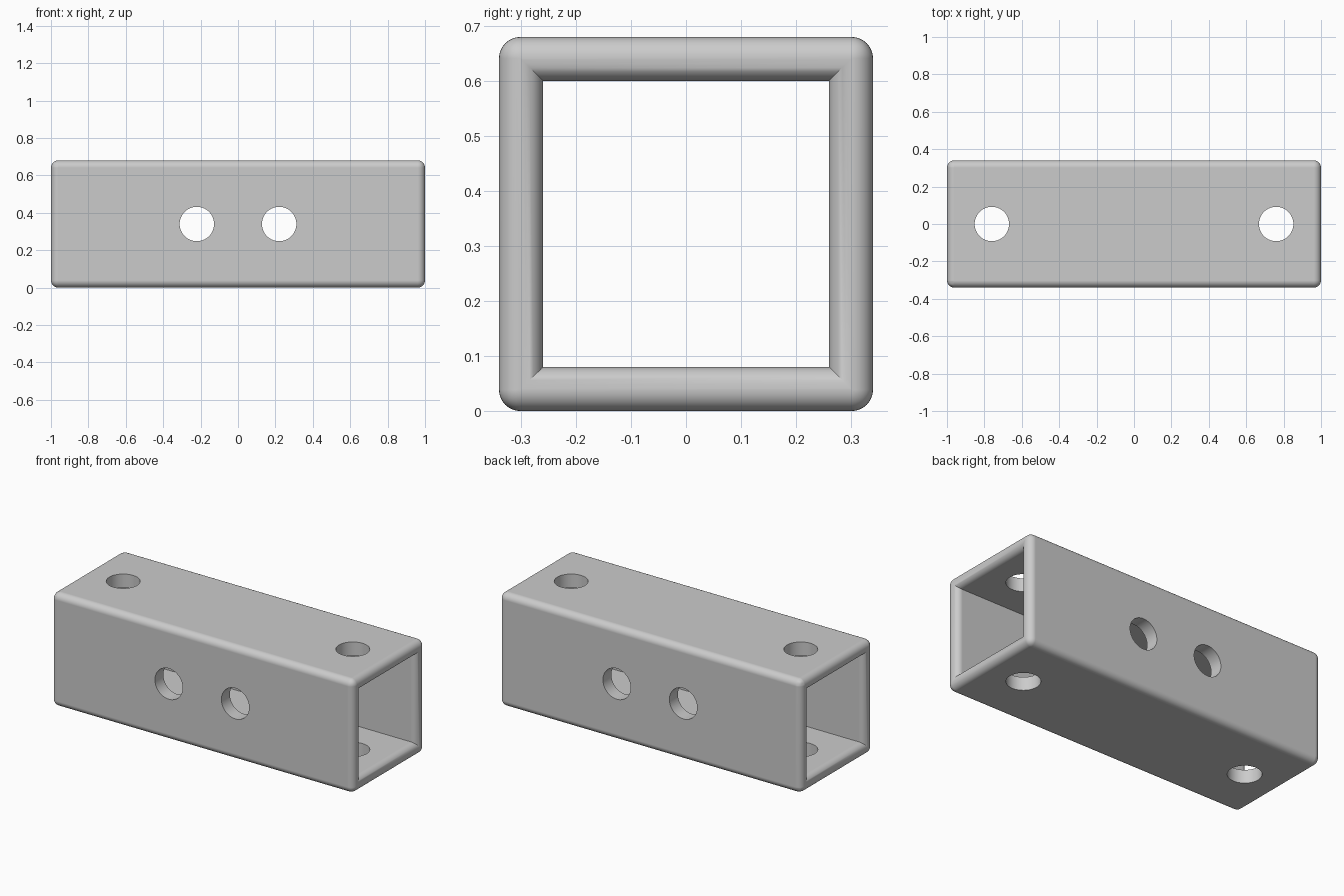
import bpy, bmesh, math
from mathutils import Matrix

cube = bpy.data.objects.get("Cube")
if cube:
    bpy.data.objects.remove(cube, do_unlink=True)

HALF_LEN, HALF_OUT, HALF_IN = 1.0, 0.34, 0.26
ROUND, HOLE_R = 0.039, 0.092
CORNERS = [(-1, -1), (1, -1), (1, 1), (-1, 1)]

metal = bpy.data.materials.new("light grey metal")
metal.use_nodes = True
grey = (0.6, 0.6, 0.6, 1)
metal.diffuse_color = grey
metal.node_tree.nodes["Principled BSDF"].inputs["Base Color"].default_value = grey


def make_object(name, bm):
    mesh = bpy.data.meshes.new(name)
    bm.to_mesh(mesh)
    bm.free()
    mesh.materials.append(metal)
    obj = bpy.data.objects.new(name, mesh)
    bpy.context.collection.objects.link(obj)
    return obj


# Square tube: four loops joined in a ring, outer walls, rims and inner walls
bm = bmesh.new()
loops = []
for x, half in ((-HALF_LEN, HALF_OUT), (HALF_LEN, HALF_OUT),
                (HALF_LEN, HALF_IN), (-HALF_LEN, HALF_IN)):
    loops.append([bm.verts.new((x, y * half, z * half + HALF_OUT)) for y, z in CORNERS])
for a, b in zip(loops, loops[1:] + loops[:1]):
    for i in range(4):
        j = (i + 1) % 4
        bm.faces.new((a[i], a[j], b[j], b[i]))
bmesh.ops.recalc_face_normals(bm, faces=bm.faces)

# Round the outer edges and both rims; inner corners and rim mitres stay sharp
inner = set(loops[2] + loops[3])
outer = set(loops[0] + loops[1])


def is_rounded(edge):
    u, v = edge.verts
    along = abs(u.co.x - v.co.x) > 1
    same_loop = (u in inner) == (v in inner)
    return same_loop and not (along and u in inner)


bmesh.ops.bevel(bm, geom=[e for e in bm.edges if is_rounded(e)], offset=ROUND,
                offset_type='OFFSET', segments=8, profile=0.5,
                affect='EDGES', clamp_overlap=True)
tube = make_object("square_tube", bm)

# Bolt holes: a near pair across the sides and a far pair from top to bottom
bm = bmesh.new()
for side in (-1, 1):
    for x, turn in ((0.22, math.pi / 2), (0.76, 0)):
        place = Matrix.Translation((side * x, 0, HALF_OUT)) @ Matrix.Rotation(turn, 4, 'X')
        bmesh.ops.create_cone(bm, cap_ends=True, segments=64, radius1=HOLE_R,
                              radius2=HOLE_R, depth=1, matrix=place)
cutter = make_object("hole_cutter", bm)
cutter.hide_render = True

cut = tube.modifiers.new("holes", 'BOOLEAN')
cut.operation = 'DIFFERENCE'
cut.solver = 'EXACT'
cut.object = cutter

bpy.ops.object.select_all(action='DESELECT')
tube.select_set(True)
bpy.context.view_layer.objects.active = tube
bpy.ops.object.modifier_apply(modifier=cut.name)
bpy.data.objects.remove(cutter, do_unlink=True)

# Smooth rounded edges with flat walls
bpy.ops.object.shade_smooth_by_angle(angle=math.radians(30))
weighted = tube.modifiers.new("flat walls", 'WEIGHTED_NORMAL')
weighted.keep_sharp = True
